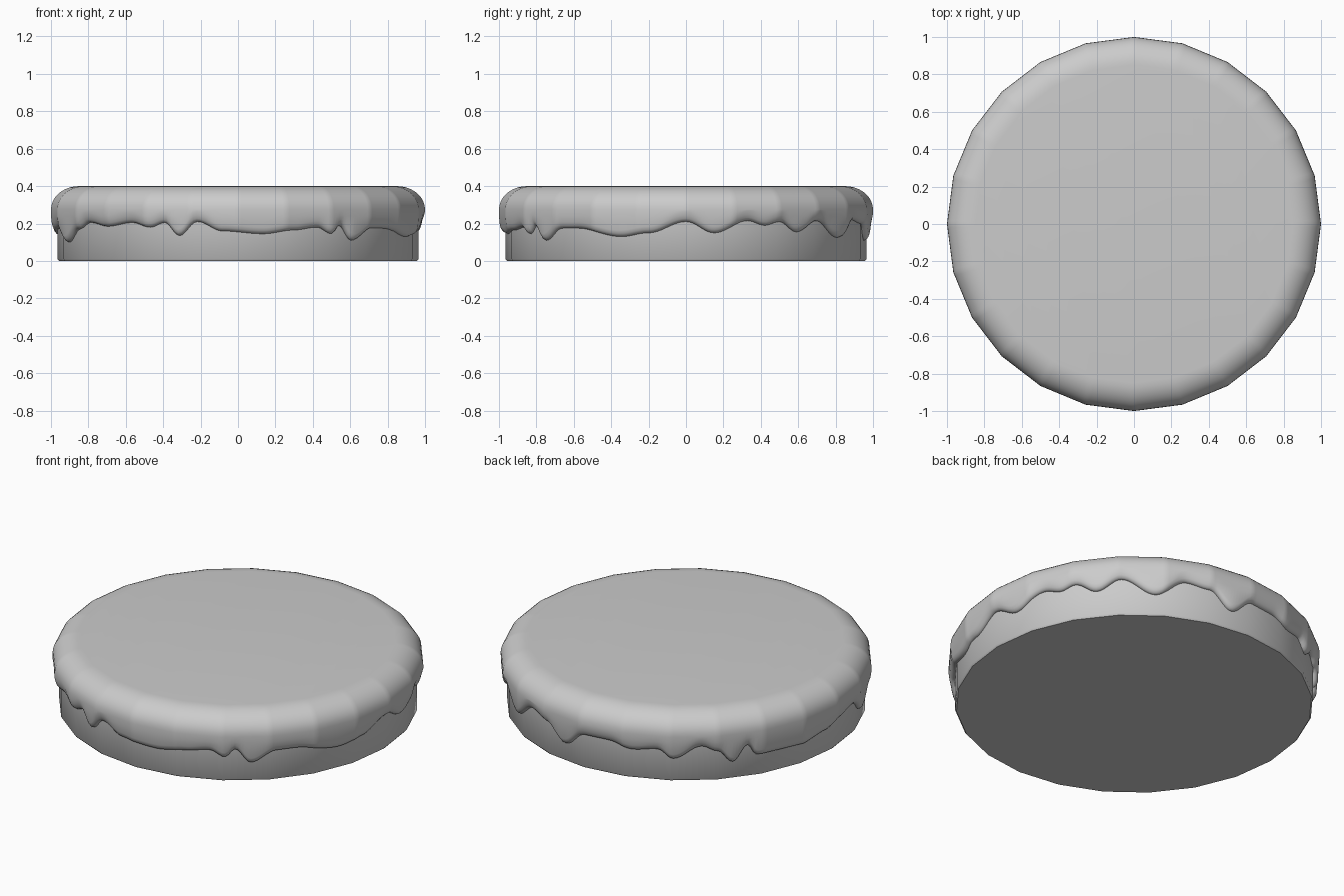
import bpy
import bmesh
import math

SIDES = 24        # facets of the round body
FINE = 360        # steps round the dripping edge

default_cube = bpy.data.objects.get("Cube")
if default_cube:
    bpy.data.objects.remove(default_cube, do_unlink=True)

# One plain grey for the whole model
grey = bpy.data.materials.new("light_grey")
grey.use_nodes = True
colour = (0.6, 0.6, 0.6, 1)
grey.diffuse_color = colour
shader = next(n for n in grey.node_tree.nodes if n.type == "BSDF_PRINCIPLED")
shader.inputs["Base Color"].default_value = colour
shader.inputs["Roughness"].default_value = 0.8

# Peaks and drips of the lower icing edge: (angle in degrees, height)
DRIPS = [
    (-160, .10), (-151, .17), (-145, .205), (-136, .185), (-126, .205),
    (-119, .18), (-114, .205), (-109, .135), (-103, .21), (-95, .16),
    (-82, .145), (-72, .165), (-64, .18), (-59, .145), (-56, .19),
    (-51, .11), (-43, .175), (-37, .175), (-21, .13), (-12, .15),
    (0, .21), (9, .15), (20, .215), (26, .19), (31, .21),
    (38, .155), (46, .215), (57, .125), (67, .22), (75, .2),
    (83, .11), (91, .2), (100, .2), (108, .17), (116, .185),
    (121, .135), (130, .205), (135, .175), (140, .1), (145, .19),
    (148, .125), (165, .12), (175, .14), (182, .17), (192, .185),
]


def edge_height(angle):
    """Height of the icing edge, eased between neighbouring peaks and drips."""
    start = DRIPS[0][0]
    angle = (angle - start) % 360 + start
    closed = DRIPS + [(start + 360, DRIPS[0][1])]
    for (a, low), (b, high) in zip(closed, closed[1:]):
        if a <= angle <= b:
            t = (1 - math.cos(math.pi * (angle - a) / (b - a))) / 2
            return low + (high - low) * t


def facet(angle):
    """Radius factor that turns a circle into a regular polygon."""
    step = 360 / SIDES
    offset = angle % step - step / 2
    return math.cos(math.radians(step / 2)) / math.cos(math.radians(offset))


def loft(name, steps, section, sharp_angle):
    """Join rings of points; section(angle) lists (radius, height) upwards."""
    bm = bmesh.new()
    columns = []
    for i in range(steps):
        angle = 360 * i / steps
        a = math.radians(angle)
        f = facet(angle)
        columns.append([bm.verts.new((r * f * math.cos(a), r * f * math.sin(a), z))
                        for r, z in section(angle)])
    for i, column in enumerate(columns):
        following = columns[(i + 1) % steps]
        for j in range(len(column) - 1):
            bm.faces.new((column[j], following[j], following[j + 1], column[j + 1]))
    # Close both ends with flat caps
    bm.faces.new([c[-1] for c in columns])
    bm.faces.new([c[0] for c in reversed(columns)])
    bmesh.ops.recalc_face_normals(bm, faces=bm.faces)
    mesh = bpy.data.meshes.new(name)
    bm.to_mesh(mesh)
    bm.free()
    mesh.materials.append(grey)
    obj = bpy.data.objects.new(name, mesh)
    bpy.context.collection.objects.link(obj)
    bpy.ops.object.select_all(action="DESELECT")
    obj.select_set(True)
    bpy.context.view_layer.objects.active = obj
    bpy.ops.object.shade_smooth_by_angle(angle=math.radians(sharp_angle))
    return obj


# Cake base: straight wall with a tiny bevel at the foot
def base_section(angle):
    return [(0.957, 0), (0.965, 0.01), (0.965, 0.25)]


# Icing: rounded lip at the dripping edge, upright wall, rounded shoulder
def icing_section(angle):
    edge = edge_height(angle)
    lip = [(0.95, edge + 0.004), (0.968, edge), (0.98, edge + 0.005),
           (0.989, edge + 0.017), (0.995, edge + 0.034)]
    wall = [(1.0, max(edge + 0.055, 0.24))]
    shoulder = []
    for k in range(10):
        a = math.pi / 2 * k / 9
        shoulder.append((0.85 + 0.15 * math.cos(a), 0.275 + 0.125 * math.sin(a)))
    return lip + wall + shoulder


loft("cake_base", SIDES, base_section, 40)
loft("dripping_icing", FINE, icing_section, 60)
